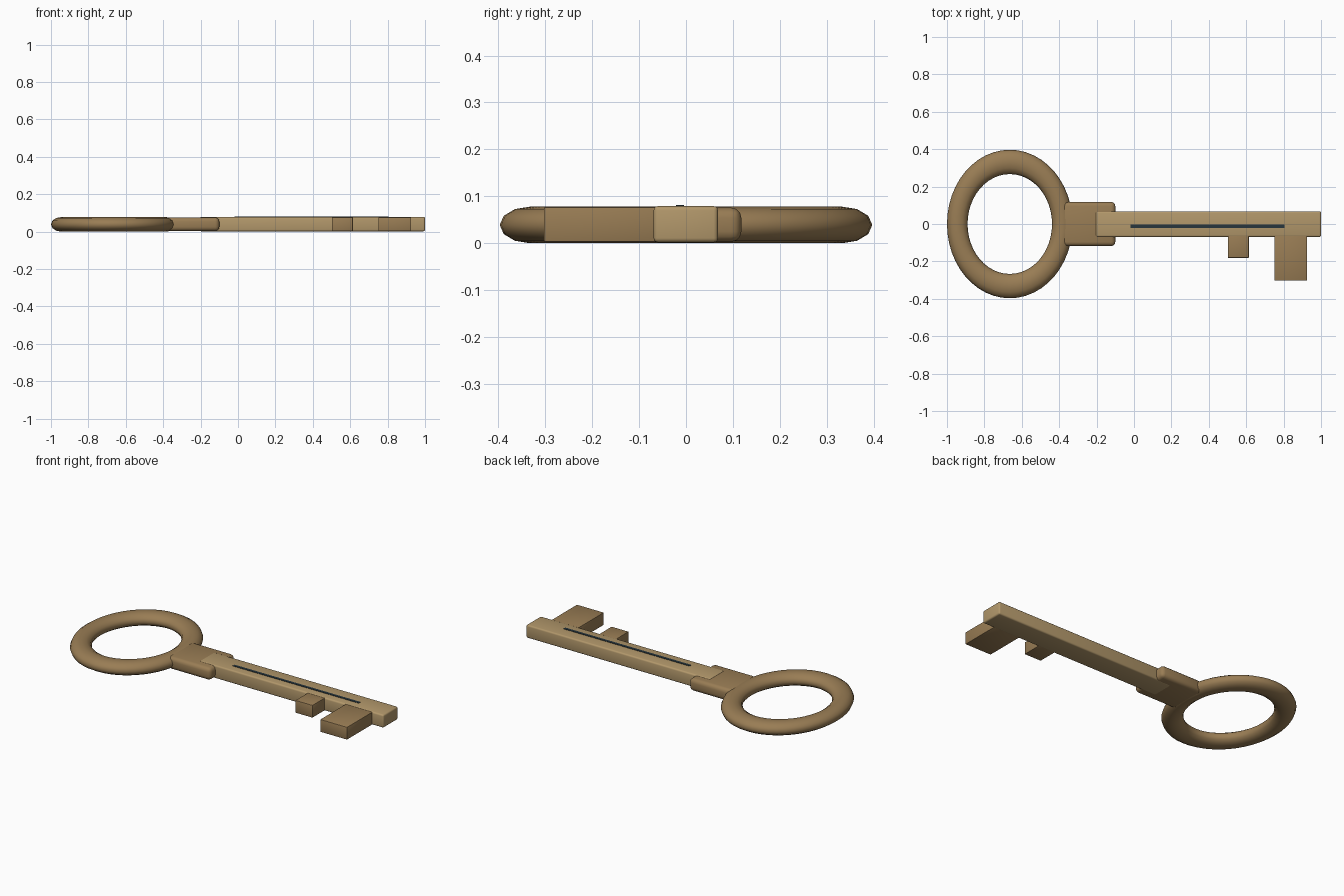
import bpy

if "Cube" in bpy.data.objects:
    bpy.data.objects.remove(bpy.data.objects["Cube"])


def material(name, rgb):
    m = bpy.data.materials.new(name)
    m.diffuse_color = (*rgb, 1)
    m.use_nodes = True
    m.node_tree.nodes["Principled BSDF"].inputs["Base Color"].default_value = m.diffuse_color
    return m


BRONZE = material("bronze", (0.32, 0.205, 0.09))
BRASS = material("light_brass", (0.45, 0.315, 0.148))
DARK = material("dark_inlay", (0.02, 0.035, 0.045))


def box(name, x, y, z, mat, bevel=0.0, segments=3):
    """Box from (min, max) ranges with rounded edges."""
    bpy.ops.mesh.primitive_cube_add(
        size=1, location=[(a + b) / 2 for a, b in (x, y, z)])
    ob = bpy.context.object
    ob.name = name
    ob.scale = [b - a for a, b in (x, y, z)]
    bpy.ops.object.transform_apply(location=False, scale=True)
    ob.data.materials.append(mat)
    if bevel:
        mod = ob.modifiers.new("rounded_edges", 'BEVEL')
        mod.width = bevel
        mod.segments = segments
        bpy.ops.object.modifier_apply(modifier=mod.name)
        bpy.ops.object.shade_smooth_by_angle()
    return ob


# Oval handle ring, flattened torus
bpy.ops.mesh.primitive_torus_add(
    major_radius=0.332, minor_radius=0.065, major_segments=48,
    minor_segments=12, location=(-0.664, 0, 0.039))
ring = bpy.context.object
ring.name = "handle_ring"
ring.scale = (0.846, 1, 0.6)
bpy.ops.object.transform_apply(location=False, scale=True)
ring.data.materials.append(BRONZE)
bpy.ops.object.shade_smooth()

# Collar joining ring and shaft
box("collar", (-0.385, -0.1), (-0.118, 0.118), (0.003, 0.076), BRONZE, 0.022)

# Shaft with dark inlaid line on top
box("shaft", (-0.205, 1.0), (-0.069, 0.068), (0.002, 0.079), BRASS, 0.009)
box("shaft_inlay", (-0.02, 0.805), (-0.021, -0.004), (0.074, 0.081), DARK)

# Key teeth along one side: x range and reach in y
for name, x, reach in (("small_tooth", (0.502, 0.614), -0.181),
                       ("large_tooth", (0.75, 0.926), -0.303)):
    box(name, x, (reach, -0.04), (0.003, 0.077), BRONZE, 0.003, 2)
